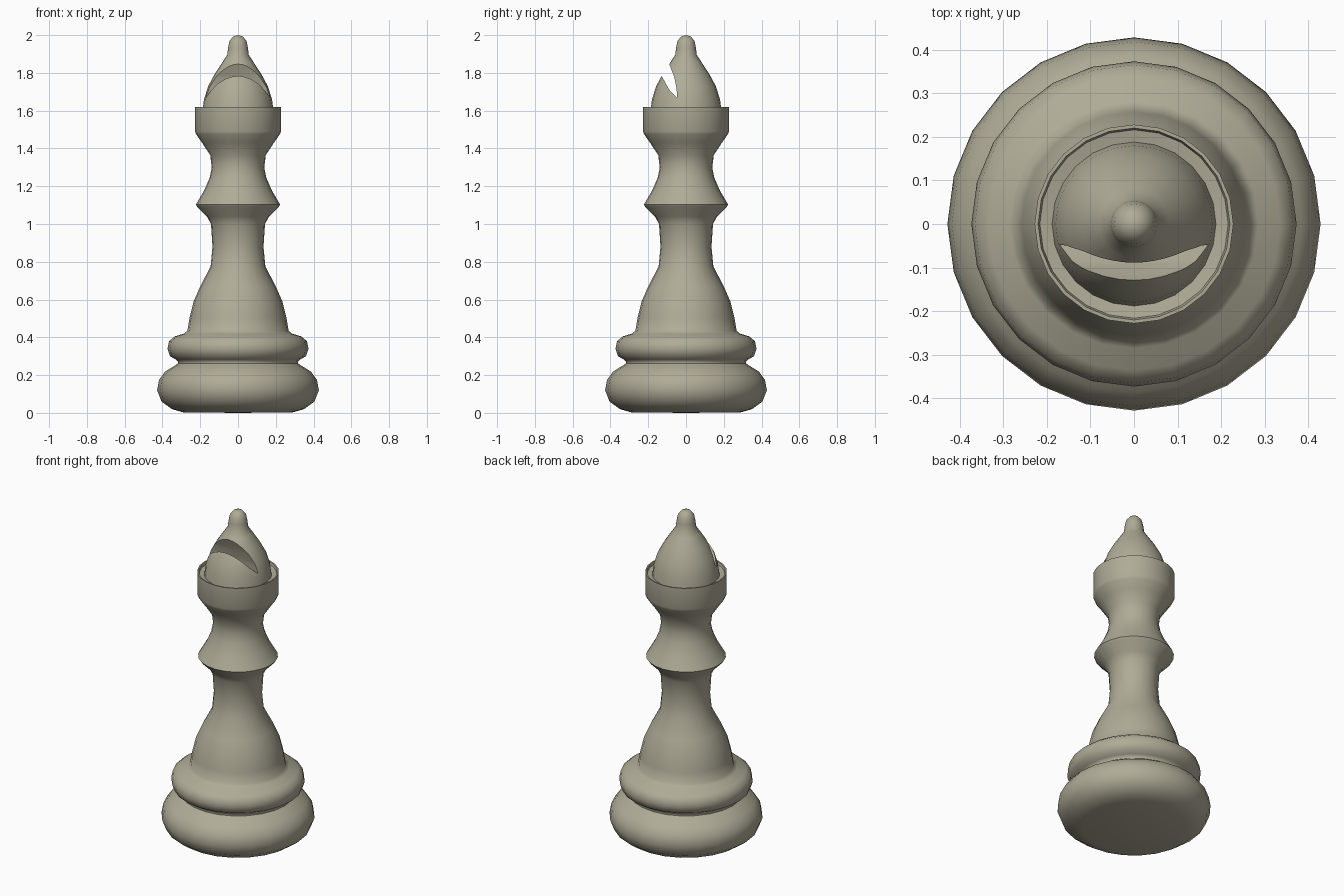
import bpy, bmesh
from math import tau

if "Cube" in bpy.data.objects:
    bpy.data.objects.remove(bpy.data.objects["Cube"])

SIDES = 24


def new_object(name, bm):
    bmesh.ops.recalc_face_normals(bm, faces=bm.faces[:])
    mesh = bpy.data.meshes.new(name)
    bm.to_mesh(mesh)
    bm.free()
    obj = bpy.data.objects.new(name, mesh)
    bpy.context.collection.objects.link(obj)
    return obj


def lathe(name, profile):
    """Revolve an (r, z) profile that starts and ends on the z axis."""
    bm = bmesh.new()
    verts = [bm.verts.new((0, -r, z)) for r, z in profile]
    edges = [bm.edges.new(pair) for pair in zip(verts, verts[1:])]
    bmesh.ops.spin(bm, geom=verts + edges, cent=(0, 0, 0), axis=(0, 0, 1),
                   angle=tau, steps=SIDES, use_duplicate=False)
    bmesh.ops.remove_doubles(bm, verts=bm.verts[:], dist=0.0005)
    return new_object(name, bm)


def prism(name, outline, half_width):
    """Extrude a (y, z) outline along x."""
    bm = bmesh.new()
    face = bm.faces.new([bm.verts.new((-half_width, y, z)) for y, z in outline])
    side = bmesh.ops.extrude_face_region(bm, geom=[face])["geom"]
    moved = [g for g in side if isinstance(g, bmesh.types.BMVert)]
    bmesh.ops.translate(bm, verts=moved, vec=(2 * half_width, 0, 0))
    return new_object(name, bm)


# Profile sections from the foot to the tip
foot = [(0, 0), (0.29, 0.003), (0.35, 0.02), (0.405, 0.06), (0.428, 0.12),
        (0.418, 0.175), (0.385, 0.22), (0.335, 0.25), (0.318, 0.262)]
ring = [(0.318, 0.272), (0.33, 0.283), (0.36, 0.30), (0.373, 0.34),
        (0.365, 0.38), (0.335, 0.405), (0.285, 0.42), (0.268, 0.435)]
stem = [(0.257, 0.50), (0.235, 0.59), (0.20, 0.67), (0.145, 0.775),
        (0.135, 0.88), (0.143, 1.00), (0.165, 1.04)]
knop = [(0.215, 1.09), (0.223, 1.103), (0.21, 1.125), (0.178, 1.18),
        (0.15, 1.245), (0.139, 1.30), (0.147, 1.365)]
cup = [(0.19, 1.43), (0.222, 1.475), (0.228, 1.49), (0.228, 1.62),
       (0.22, 1.62), (0.216, 1.605)]
head = [(0.188, 1.60), (0.18, 1.66), (0.158, 1.73), (0.12, 1.80), (0.08, 1.86),
        (0.057, 1.895), (0.053, 1.93), (0.045, 1.97), (0.025, 1.993), (0, 2.0)]
body = lathe("turned_body", foot + ring + stem + knop + cup + head)

# Dark olive grey finish
finish = bpy.data.materials.new("olive_grey")
finish.diffuse_color = (0.43, 0.41, 0.31, 1)
finish.use_nodes = True
finish.node_tree.nodes["Principled BSDF"].inputs["Base Color"].default_value = finish.diffuse_color
body.data.materials.append(finish)

# Slanted curved notch in the front of the head
cutter = prism("notch_cutter", [(-0.047, 1.668), (-0.088, 1.71), (-0.13, 1.785),
                                (-0.20, 1.91), (-0.13, 1.94), (-0.088, 1.845),
                                (-0.063, 1.78), (-0.05, 1.72)], 0.4)
cutter.data.materials.append(finish)
cutter.hide_render = True
cut = body.modifiers.new("notch", "BOOLEAN")
cut.operation = "DIFFERENCE"
cut.solver = "EXACT"
cut.object = cutter
bpy.context.view_layer.objects.active = body
bpy.ops.object.select_all(action="DESELECT")
body.select_set(True)
bpy.ops.object.modifier_apply(modifier=cut.name)
bpy.data.objects.remove(cutter)

# Smooth surfaces, crisp notch and rim
bpy.ops.object.shade_smooth_by_angle(angle=0.85)
